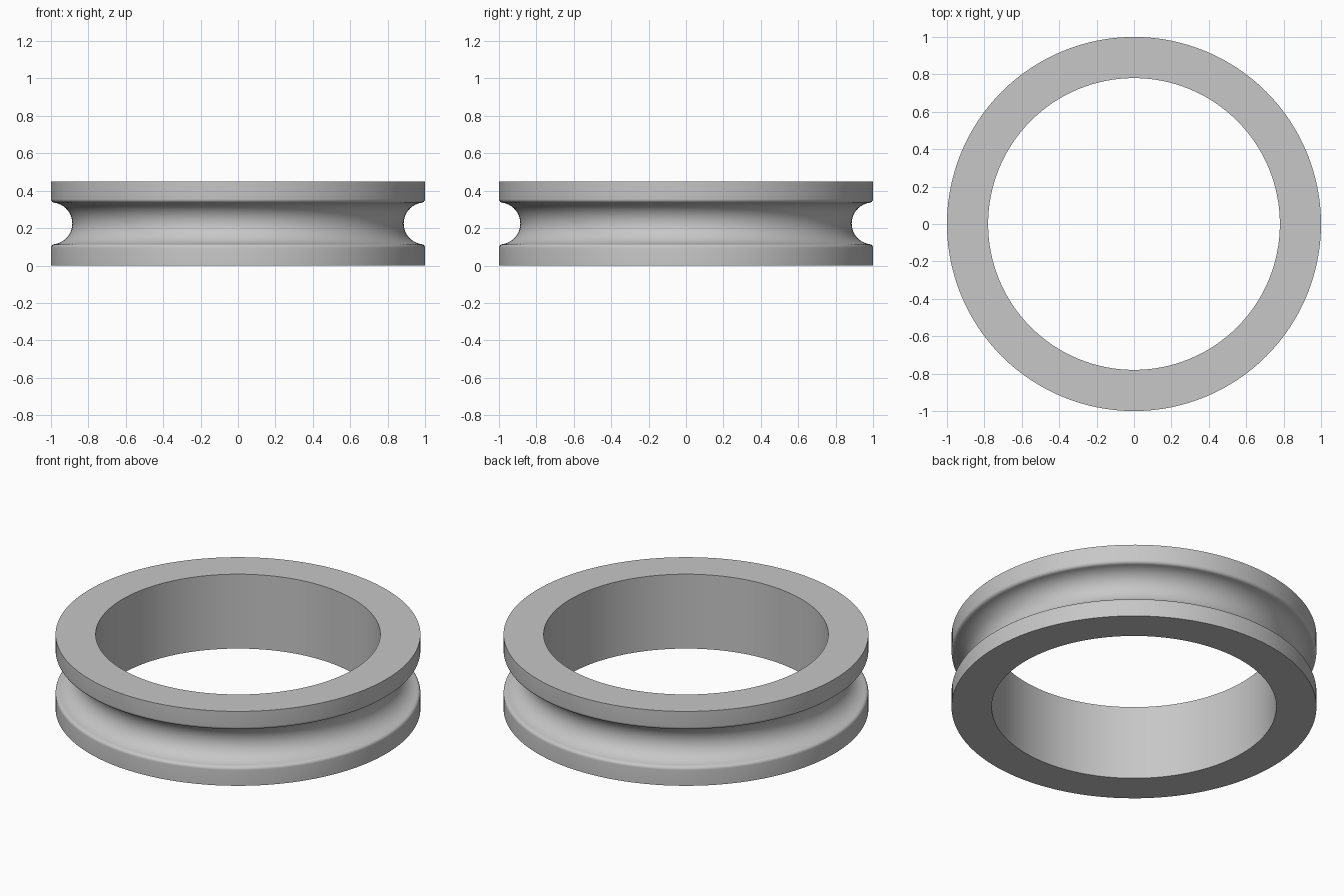
import bpy
import bmesh
from math import atan2, cos, sin, sqrt, pi, tau, radians

if "Cube" in bpy.data.objects:
    bpy.data.objects.remove(bpy.data.objects["Cube"], do_unlink=True)

HEIGHT, OUTER, INNER = 0.45, 1.0, 0.78
MID = HEIGHT / 2
GROOVE_R, GROOVE_X = 0.112, 0.998   # groove arc radius and centre
LIP_R = 0.02                        # rounded lip radius
SEGMENTS = 128


def arc(cx, cz, radius, start, end, steps):
    """Points along a circular arc in the radius/height plane."""
    angles = [start + (end - start) * i / steps for i in range(steps + 1)]
    return [(cx + radius * cos(a), cz + radius * sin(a)) for a in angles]


# Lip arc is tangent to both the rim wall and the groove
lip_x = OUTER - LIP_R
drop = sqrt((GROOVE_R + LIP_R) ** 2 - (GROOVE_X - lip_x) ** 2)
tangent = atan2(drop, GROOVE_X - lip_x)

# Lower half of the section, then its mirror image for the upper half
lower = [(INNER, 0), (OUTER, 0)]
lower += arc(lip_x, MID - drop, LIP_R, 0, tangent, 6)
lower += arc(GROOVE_X, MID, GROOVE_R, tangent + pi, pi, 14)[1:]
upper = [(r, HEIGHT - z) for r, z in reversed(lower[:-1])]
profile = lower + upper

# Revolve the closed section into the ring
bm = bmesh.new()
verts = [bm.verts.new((r, 0, z)) for r, z in profile]
edges = [bm.edges.new((v, verts[(i + 1) % len(verts)])) for i, v in enumerate(verts)]
bmesh.ops.spin(bm, geom=verts + edges, cent=(0, 0, 0), axis=(0, 0, 1),
               angle=tau, steps=SEGMENTS, use_merge=True)
bmesh.ops.remove_doubles(bm, verts=bm.verts, dist=0.0001)
bmesh.ops.recalc_face_normals(bm, faces=bm.faces)
mesh = bpy.data.meshes.new("grooved_ring")
bm.to_mesh(mesh)
bm.free()

ring = bpy.data.objects.new("grooved_ring", mesh)
bpy.context.collection.objects.link(ring)

# Plain grey metal
grey = bpy.data.materials.new("grey")
grey.use_nodes = True
colour = (0.57, 0.57, 0.57, 1)
grey.diffuse_color = colour
grey.node_tree.nodes["Principled BSDF"].inputs["Base Color"].default_value = colour
mesh.materials.append(grey)

# Smooth curves, crisp rims
bpy.ops.object.select_all(action="DESELECT")
ring.select_set(True)
bpy.context.view_layer.objects.active = ring
bpy.ops.object.shade_smooth_by_angle(angle=radians(30))
